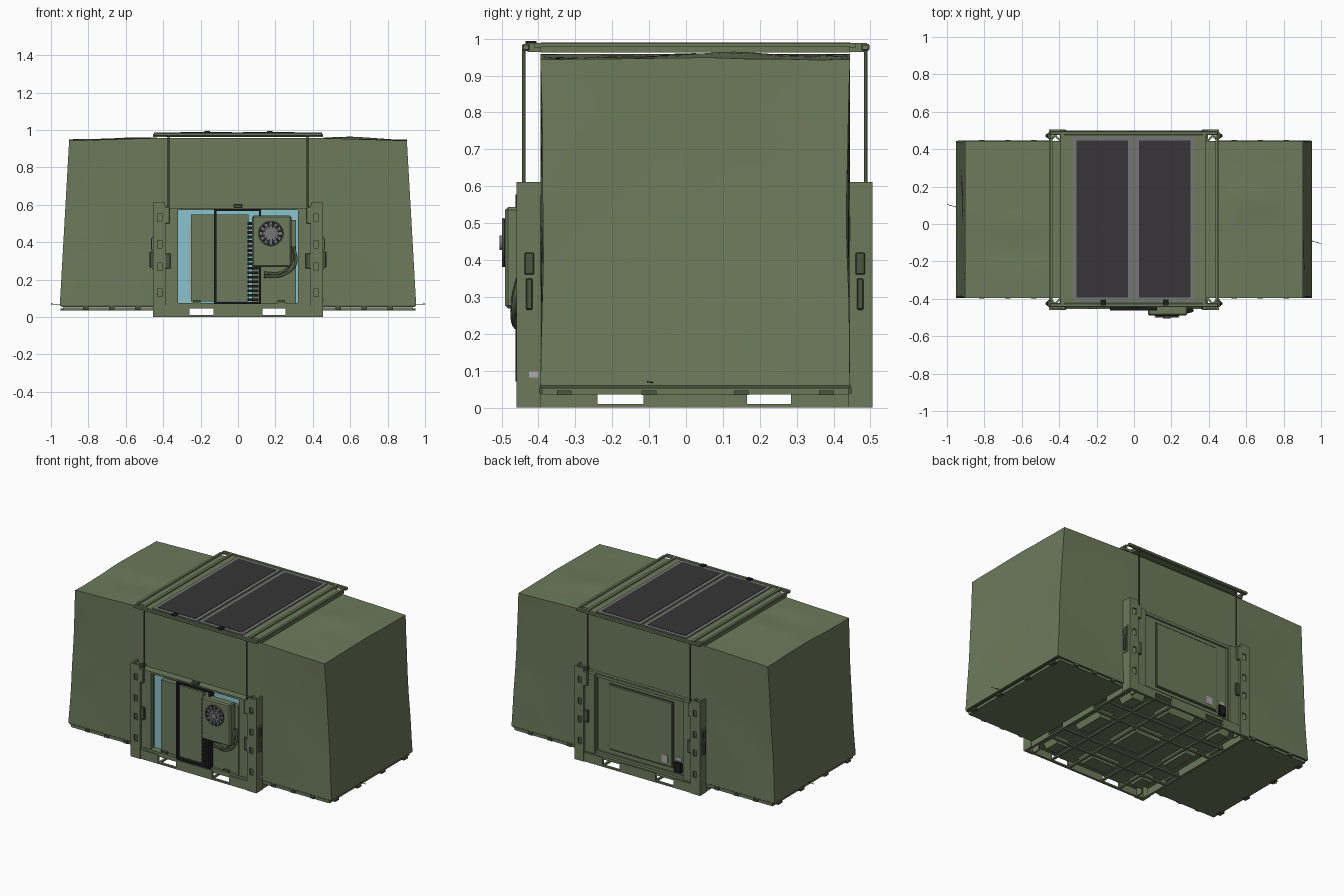
import bpy, bmesh, math
from mathutils import Vector, noise

if "Cube" in bpy.data.objects:
    bpy.data.objects.remove(bpy.data.objects["Cube"])


def mat(name, r, g, b):
    m = bpy.data.materials.new(name)
    m.diffuse_color = (r, g, b, 1)
    m.use_nodes = True
    m.node_tree.nodes["Principled BSDF"].inputs["Base Color"].default_value = m.diffuse_color
    return m


OLIVE = mat("olive", 0.15, 0.195, 0.105)
DARK = mat("dark_olive", 0.07, 0.09, 0.05)
BLACK = mat("black", 0.012, 0.012, 0.012)
SOLAR = mat("solar", 0.038, 0.036, 0.038)
GREY = mat("grey", 0.18, 0.18, 0.18)
LIGHT = mat("light_grey", 0.4, 0.4, 0.42)
CYAN = mat("lining", 0.25, 0.55, 0.62)


def finish(name, bm, m):
    bmesh.ops.recalc_face_normals(bm, faces=bm.faces)
    me = bpy.data.meshes.new(name)
    bm.to_mesh(me)
    bm.free()
    ob = bpy.data.objects.new(name, me)
    bpy.context.collection.objects.link(ob)
    me.materials.append(m)
    return ob


def box(name, x, y, z, m=OLIVE, bevel=0, taper=1):
    """Box from (min, max) ranges; taper shrinks the lower face."""
    bm = bmesh.new()
    bmesh.ops.create_cube(bm, size=1)
    for v in bm.verts:
        k = taper if v.co.z < 0 else 1
        v.co = Vector(((x[0] + x[1]) / 2 + v.co.x * k * (x[1] - x[0]),
                       (y[0] + y[1]) / 2 + v.co.y * k * (y[1] - y[0]),
                       (z[0] + z[1]) / 2 + v.co.z * (z[1] - z[0])))
    if bevel:
        bmesh.ops.bevel(bm, geom=bm.edges[:], offset=bevel, segments=1, affect='EDGES')
    return finish(name, bm, m)


def span(s, a, b):
    return tuple(sorted((s * a, s * b)))


def frame(name, x, z, y, w, m):
    """Upright rectangular frame made of four bars."""
    for i, xr in enumerate(((x[0], x[0] + w), (x[1] - w, x[1]))):
        box(f"{name}_side_{i}", xr, y, z, m)
    for i, zr in enumerate(((z[0], z[0] + w), (z[1] - w, z[1]))):
        box(f"{name}_rail_{i}", (x[0] + w, x[1] - w), y, zr, m)


def tube(name, pts, r, m):
    cu = bpy.data.curves.new(name, 'CURVE')
    cu.dimensions = '3D'
    cu.bevel_depth, cu.bevel_resolution, cu.resolution_u = r, 2, 8
    cu.use_fill_caps = True
    sp = cu.splines.new('BEZIER')
    sp.bezier_points.add(len(pts) - 1)
    for p, co in zip(sp.bezier_points, pts):
        p.co = co
        p.handle_left_type = p.handle_right_type = 'AUTO'
    cu.materials.append(m)
    ob = bpy.data.objects.new(name, cu)
    bpy.context.collection.objects.link(ob)


def disc(name, x, y, z, r, depth, m, n=32):
    bpy.ops.mesh.primitive_cylinder_add(vertices=n, radius=r, depth=depth, location=(x, y, z),
                                        rotation=(math.pi / 2, 0, 0))
    ob = bpy.context.object
    ob.name = name
    ob.data.materials.append(m)
    bpy.ops.object.shade_smooth_by_angle()


# Fabric tent: subdivided cube with leaning ends and a gently sagging surface
bm = bmesh.new()
bmesh.ops.create_cube(bm, size=2)
bmesh.ops.subdivide_edges(bm, edges=bm.edges[:], cuts=23, use_grid_fill=True)
for v in bm.verts:
    u, w, h = v.co.x, v.co.y, (v.co.z + 1) / 2
    x = u * (0.953 - 0.05 * h)
    slump = max(0, abs(x) - 0.4) / 0.5
    fx, fy, fz = 1 - u * u, 1 - w * w, 1 - v.co.z ** 2
    n = noise.noise(Vector((u * 3, w * 2, h * 2.5)))
    z = 0.06 + h * (0.898 - 0.015 * slump) + 0.014 * h * n * fy * min(1, 3 * slump)
    y = 0.025 + w * 0.42 - w * 0.008 * fz * slump * (1 + n)
    if abs(u) > 0.99:
        x -= u * 0.008 * fy * fz * (1 + n)
    v.co = (x, y, z)
tent = finish("fabric_tent", bm, OLIVE)
bpy.context.view_layer.objects.active = tent
tent.select_set(True)
bpy.ops.object.shade_smooth_by_angle()

# Fold-out floors, edge trims, hinges, guy cords
for s, side in ((-1, "left"), (1, "right")):
    box(f"{side}_floor", span(s, 0.44, 0.935), (-0.39, 0.44), (0.036, 0.052))
    box(f"{side}_floor_trim", span(s, 0.45, 0.945), (-0.396, 0.446), (0.054, 0.062), DARK)
    for i, y in enumerate((-0.33, -0.1, 0.15, 0.38)):
        box(f"{side}_floor_hinge_{i}", span(s, 0.92, 0.95), (y - 0.02, y + 0.02), (0.034, 0.046), DARK)
    for i, x in enumerate((0.52, 0.66, 0.8)):
        for y in (-0.399, 0.441):
            box(f"{side}_floor_clip_{i}", span(s, x, x + 0.03), (y, y + 0.008), (0.038, 0.054), DARK)
    tube(f"{side}_guy_cord", [(s * 0.95, -s * 0.09, 0.068), (s * 1.0, -s * 0.105, 0.07)], 0.0015, BLACK)

# Pallet base: deck, perimeter rails, fork tunnels between 3 x 3 tapered feet
box("base_deck", (-0.45, 0.45), (-0.39, 0.44), (0.046, 0.062))
box("base_deck_long", (-0.385, 0.385), (-0.45, 0.495), (0.046, 0.064))
XS = ((-0.39, -0.26), (-0.13, 0.13), (0.255, 0.39))
YS = ((-0.40, -0.24), (-0.115, 0.165), (0.285, 0.45))
for i, xr in enumerate(XS):
    for j, yr in enumerate(YS):
        box(f"base_foot_{i}{j}", (xr[0] + 0.02, xr[1] - 0.02), (yr[0] + 0.02, yr[1] - 0.02),
            (0.006, 0.047), taper=0.8)
    for j, y in enumerate((-0.455, 0.485)):
        box(f"base_end_block_{i}{j}", xr, (y, y + 0.015), (0, 0.06))
for j, yr in enumerate(YS):
    for i, x in enumerate((-0.45, 0.435)):
        box(f"base_side_block_{i}{j}", (x, x + 0.015), yr, (0, 0.055))
for i, x in enumerate((-0.45, -0.265, -0.13, 0.115, 0.25, 0.435)):
    box(f"base_strap_y_{i}", (x, x + 0.015), (-0.45, 0.5), (0, 0.01))
for i, y in enumerate((-0.455, -0.245, -0.12, 0.16, 0.285, 0.485)):
    box(f"base_strap_x_{i}", (-0.45, 0.45), (y, y + 0.015), (0, 0.01))

# Corner columns: slotted angle posts with X-braced tops, latches and lift poles
for sx, a in ((-1, "left"), (1, "right")):
    for front, b in ((True, "front"), (False, "back")):
        n = f"{b}_{a}"
        yo, yi, d = (-0.46, -0.395, 1) if front else (0.505, 0.44, -1)
        yr = lambda p, q: tuple(sorted((yo + d * p, yo + d * q)))
        box(f"{n}_post_side", span(sx, 0.445, 0.455), yr(0, 0.065), (0, 0.612))
        box(f"{n}_post_inner", span(sx, 0.388, 0.396), yr(0, 0.065), (0, 0.6))
        box(f"{n}_post_edge", span(sx, 0.43, 0.447), yr(0, 0.01), (0, 0.612))
        box(f"{n}_post_edge_inner", span(sx, 0.39, 0.405), yr(0, 0.01), (0, 0.612))
        zs = (0, 0.11, 0.15, 0.25, 0.29, 0.37, 0.41, 0.51, 0.55, 0.612)
        for i in range(0, 10, 2):
            box(f"{n}_post_web_{i}", span(sx, 0.405, 0.43), yr(0, 0.01), (zs[i], zs[i + 1]))
        for k in (-1, 1):
            brace = box(f"{n}_top_brace", (-0.04, 0.04), (-0.005, 0.005), (-0.005, 0.005))
            brace.location = (sx * 0.422, yo + d * 0.033, 0.595)
            brace.rotation_euler.z = k * math.pi / 4
        # Side latch
        yc = -0.425 if front else 0.472
        box(f"{n}_latch_plate", span(sx, 0.454, 0.459), (yc - 0.018, yc + 0.018), (0.255, 0.43))
        box(f"{n}_latch_lever", span(sx, 0.458, 0.472), (yc - 0.009, yc + 0.009), (0.265, 0.35), DARK, 0.003)
        box(f"{n}_latch_hook", span(sx, 0.458, 0.466), (yc - 0.013, yc + 0.013), (0.36, 0.42), DARK, 0.003)
        # Roof lift pole and door jamb
        yp = -0.44 if front else 0.487
        tube(f"{n}_lift_pole", [(sx * 0.371, yp, 0.56), (sx * 0.371, yp, 0.97)], 0.005, DARK)
        box(f"{n}_jamb", span(sx, 0.32, 0.39), yr(0.015, 0.045), (0.06, 0.582))
        box(f"{n}_jamb_clamp", span(sx, 0.365, 0.395), yr(0, 0.02), (0.5, 0.59), OLIVE, 0.003)
        box(f"{n}_jamb_latch", span(sx, 0.36, 0.392), yr(0.003, 0.02), (0.26, 0.34), DARK, 0.003)

# Roof: cross-shaped plate, end rails, solar panels, clips
box("roof_plate", (-0.455, 0.455), (-0.395, 0.445), (0.962, 0.978))
box("roof_plate_long", (-0.385, 0.385), (-0.43, 0.485), (0.964, 0.98))
for i, x in enumerate((-0.45, 0.435)):
    box(f"roof_side_rail_{i}", (x, x + 0.015), (-0.41, 0.46), (0.974, 0.988))
    box(f"roof_inner_rail_{i}", (x * 0.86 - 0.005, x * 0.86 + 0.012), (-0.43, 0.49), (0.976, 0.988))
for i, y in enumerate((-0.445, 0.475)):
    box(f"roof_end_rail_{i}", (-0.45, 0.45), (y, y + 0.022), (0.967, 0.986), OLIVE, 0.004)
for i, x in enumerate((-0.33, 0.004)):
    box(f"solar_frame_{i}", (x, x + 0.319), (-0.415, 0.468), (0.978, 0.987), GREY)
    box(f"solar_cell_{i}", (x + 0.022, x + 0.297), (-0.393, 0.446), (0.985, 0.989), SOLAR)
    box(f"solar_clip_{i}", (x + 0.15, x + 0.18), (-0.435, -0.405), (0.98, 0.994), BLACK)

# Front wall: lining, header, sill, sliding door, black frame, slats
box("front_lining", (-0.32, 0.32), (-0.408, -0.398), (0.06, 0.575), CYAN)
box("front_header", (-0.39, 0.39), (-0.445, -0.39), (0.572, 0.584))
box("front_sill", (-0.39, 0.39), (-0.45, -0.39), (0.058, 0.075))
box("header_handle", (-0.025, 0.025), (-0.45, -0.425), (0.582, 0.605), DARK, 0.005)
box("front_door", (-0.25, 0.055), (-0.44, -0.408), (0.082, 0.548))
box("front_door_strip", (-0.265, -0.256), (-0.414, -0.406), (0.1, 0.49), LIGHT)
box("front_right_panel", (0.075, 0.31), (-0.435, -0.408), (0.075, 0.52))
frame("front_black_frame", (-0.127, 0.122), (0.07, 0.577), (-0.462, -0.425), 0.011, BLACK)
for i in range(18):
    z = 0.085 + i * 0.024
    box(f"vent_slat_{i}", (0.052, 0.11 if z < 0.28 else 0.078), (-0.452, -0.436), (z, z + 0.015), BLACK)
for i, x in enumerate((-0.24, 0.21)):
    box(f"sill_foot_{i}", (x, x + 0.04), (-0.455, -0.44), (0.075, 0.09), DARK)

# Climate unit with fan and hoses
box("climate_unit", (0.075, 0.285), (-0.49, -0.432), (0.268, 0.543), OLIVE, 0.008)
FX, FZ = 0.176, 0.447
disc("fan_well", FX, -0.49, FZ, 0.066, 0.006, BLACK)
disc("fan_hub", FX, -0.497, FZ, 0.02, 0.016, GREY, 24)
for i in range(12):
    a = i * math.tau / 12
    blade = box(f"fan_blade_{i}", (0.018, 0.058), (-0.002, 0.002), (-0.007, 0.007), GREY)
    blade.location = (FX, -0.495, FZ)
    blade.rotation_euler = (0, a, 0)
for i, r in enumerate((0.064, 0.042)):
    bpy.ops.mesh.primitive_torus_add(major_radius=r, minor_radius=0.003, major_segments=32, minor_segments=6,
                                     location=(FX, -0.496, FZ), rotation=(math.pi / 2, 0, 0))
    bpy.context.object.name = f"fan_guard_{i}"
    bpy.context.object.data.materials.append(GREY)
for i, o in enumerate((0, 0.018)):
    tube(f"hose_{i}", [(0.282 + o, -0.445, 0.375), (0.288 + o, -0.465, 0.30 - o),
                       (0.23 + o, -0.465, 0.238 - o / 2), (0.14, -0.44, 0.235 - o)], 0.008, DARK)

# Back wall: sheet, frame, raised hatch, labels, connector
box("back_wall", (-0.39, 0.39), (0.44, 0.465), (0.06, 0.584))
frame("back_wall_frame", (-0.33, 0.33), (0.065, 0.582), (0.464, 0.476), 0.018, OLIVE)
box("back_hatch", (-0.23, 0.22), (0.464, 0.474), (0.115, 0.535), OLIVE, 0.003)
frame("back_hatch_trim", (-0.237, 0.227), (0.108, 0.542), (0.462, 0.469), 0.005, DARK)
box("back_label", (-0.2, -0.155), (0.473, 0.476), (0.135, 0.185), LIGHT)
box("back_connector", (-0.3, -0.25), (0.464, 0.482), (0.095, 0.16), BLACK, 0.003)
box("back_connector_label", (-0.295, -0.255), (0.464, 0.468), (0.17, 0.19), LIGHT)
box("side_label", (0.454, 0.457), (-0.425, -0.4), (0.082, 0.098), LIGHT)
